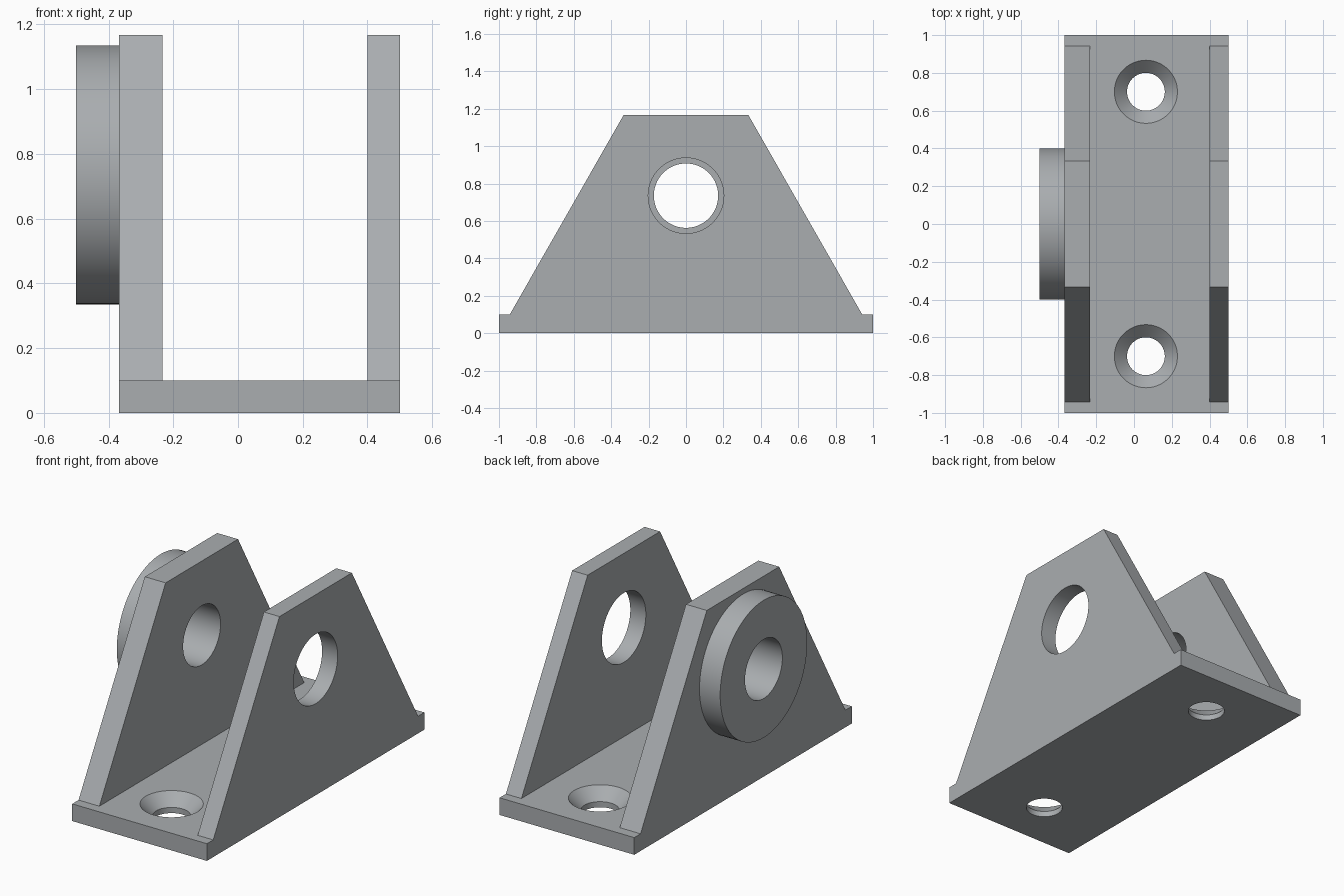
import bpy
import bmesh
from math import pi, radians
from mathutils import Matrix

cube = bpy.data.objects.get("Cube")
if cube:
    bpy.data.objects.remove(cube, do_unlink=True)

STEEL = (0.40, 0.42, 0.435, 1.0)
steel = bpy.data.materials.new("grey_steel")
steel.use_nodes = True
steel.diffuse_color = STEEL
steel.node_tree.nodes["Principled BSDF"].inputs["Base Color"].default_value = STEEL

X_OUT, X_IN = -0.367, -0.233     # thick wall
X_THIN, X_MAX = 0.4, 0.5         # thin wall
BASE_H, TOP = 0.1, 1.167
BORE_Z = 0.735
SEGMENTS = 96


def make_object(name, bm):
    bmesh.ops.recalc_face_normals(bm, faces=bm.faces)
    mesh = bpy.data.meshes.new(name)
    bm.to_mesh(mesh)
    bm.free()
    obj = bpy.data.objects.new(name, mesh)
    bpy.context.collection.objects.link(obj)
    mesh.materials.append(steel)
    return obj


def prism_x(name, profile, x0, x1):
    """Extrude a (y, z) profile from x0 to x1."""
    bm = bmesh.new()
    face = bm.faces.new([bm.verts.new((x0, y, z)) for y, z in profile])
    grown = bmesh.ops.extrude_face_region(bm, geom=[face])["geom"]
    verts = [v for v in grown if isinstance(v, bmesh.types.BMVert)]
    bmesh.ops.translate(bm, verts=verts, vec=(x1 - x0, 0, 0))
    return make_object(name, bm)


def cone(name, r0, r1, depth, matrix):
    bm = bmesh.new()
    bmesh.ops.create_cone(bm, cap_ends=True, segments=SEGMENTS, radius1=r0,
                          radius2=r1, depth=depth, matrix=matrix)
    return make_object(name, bm)


def cylinder_x(name, radius, x0, x1):
    place = Matrix.Translation(((x0 + x1) / 2, 0, BORE_Z)) @ Matrix.Rotation(pi / 2, 4, "Y")
    return cone(name, radius, radius, x1 - x0, place)


def cut(obj, cutter):
    mod = obj.modifiers.new("cut", "BOOLEAN")
    mod.operation = "DIFFERENCE"
    mod.solver = "EXACT"
    mod.object = cutter
    bpy.context.view_layer.objects.active = obj
    bpy.ops.object.modifier_apply(modifier=mod.name)
    bpy.data.objects.remove(cutter, do_unlink=True)


# Base plate with two countersunk screw holes
base = prism_x("base_plate", [(-1, 0), (1, 0), (1, BASE_H), (-1, BASE_H)], X_OUT, X_MAX)
for y in (-0.7, 0.7):
    place = Matrix.Translation((0.063, y, 0.05))
    cut(base, cone("screw_cutter", 0.1, 0.1, 0.4, place))
    # 45 degree sink, carried slightly above the plate
    place = Matrix.Translation((0.063, y, 0.0735))
    cut(base, cone("sink_cutter", 0.1, 0.187, 0.087, place @ Matrix.Translation((0, 0, 0.003))))

# Trapezoid side walls with bores
trapezoid = [(-0.942, BASE_H), (0.942, BASE_H), (0.333, TOP), (-0.333, TOP)]
thick_wall = prism_x("right_wall", trapezoid, X_OUT, X_IN)
cut(thick_wall, cylinder_x("bore_cutter", 0.172, -0.6, -0.1))
thin_wall = prism_x("left_wall", trapezoid, X_THIN, X_MAX)
cut(thin_wall, cylinder_x("bore_cutter", 0.202, 0.3, 0.6))

# Round bearing boss on the outside of the thick wall
boss = cylinder_x("bearing_boss", 0.4, -0.5, X_OUT)
cut(boss, cylinder_x("bore_cutter", 0.172, -0.6, -0.1))

# Smooth curved faces, sharp edges kept
bpy.ops.object.select_all(action="DESELECT")
for obj in (base, thick_wall, thin_wall, boss):
    obj.select_set(True)
bpy.context.view_layer.objects.active = base
bpy.ops.object.shade_smooth_by_angle(angle=radians(30))
